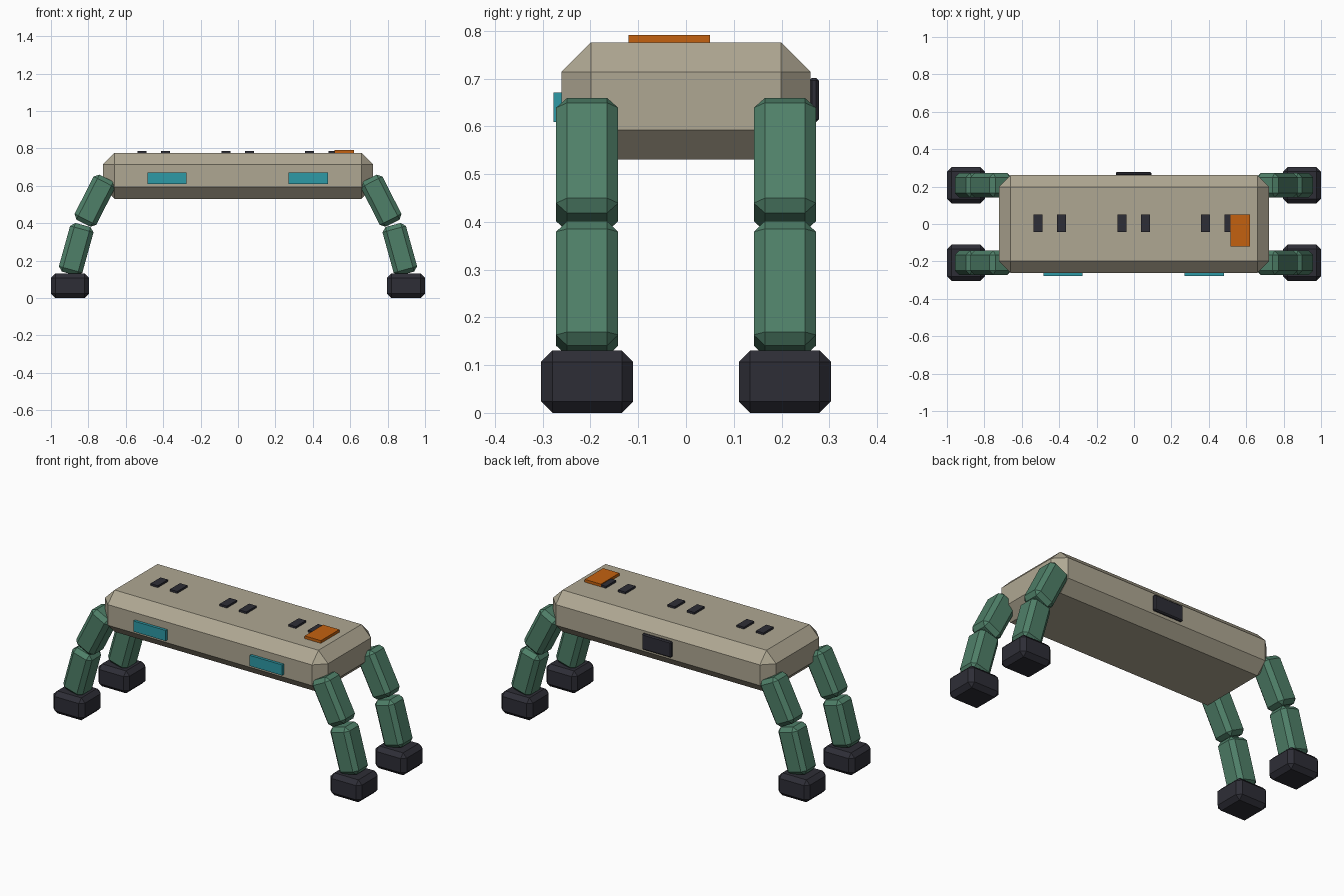
import bpy, bmesh, math
from mathutils import Matrix, Vector

if "Cube" in bpy.data.objects:
    bpy.data.objects.remove(bpy.data.objects["Cube"])


def material(name, rgb):
    m = bpy.data.materials.new(name)
    m.diffuse_color = (*rgb, 1)
    m.use_nodes = True
    m.node_tree.nodes["Principled BSDF"].inputs["Base Color"].default_value = m.diffuse_color
    return m


BEIGE = material("beige", (0.43, 0.39, 0.29))
GREEN = material("green", (0.078, 0.215, 0.14))
DARK = material("charcoal", (0.027, 0.027, 0.037))
ORANGE = material("orange", (0.55, 0.12, 0.005))
TEAL = material("teal", (0.027, 0.32, 0.38))


def box(name, center, size, mat, bevel=0.0, tilt=0.0):
    """Box with chamfered edges, tilted about the y axis."""
    bm = bmesh.new()
    bmesh.ops.create_cube(bm, size=1)
    bmesh.ops.scale(bm, vec=Vector(size), verts=bm.verts)
    if bevel:
        bmesh.ops.bevel(bm, geom=bm.edges[:], offset=bevel, segments=1,
                        profile=0.5, affect='EDGES')
    bm.transform(Matrix.Translation(center) @ Matrix.Rotation(tilt, 4, 'Y'))
    me = bpy.data.meshes.new(name)
    bm.to_mesh(me)
    bm.free()
    me.materials.append(mat)
    ob = bpy.data.objects.new(name, me)
    bpy.context.collection.objects.link(ob)
    return ob


# Chamfered body
box("body", (0, 0, 0.653), (1.446, 0.522, 0.245), BEIGE, 0.062)

# Four two-part legs with feet
for sx, side in ((-1, "left"), (1, "right")):
    for sy, end in ((-1, "front"), (1, "back")):
        tag = f"{end}_{side}"
        y = sy * 0.207
        box("upper_leg_" + tag, (sx * 0.765, y, 0.52), (0.13, 0.13, 0.27),
            GREEN, 0.023, -sx * math.radians(27))
        box("lower_leg_" + tag, (sx * 0.865, y, 0.26), (0.13, 0.13, 0.27),
            GREEN, 0.023, -sx * math.radians(15.5))
        box("foot_" + tag, (sx * 0.898, y, 0.0655), (0.204, 0.193, 0.131),
            DARK, 0.024)

# Side panels on the front
for i, x in enumerate((-0.38, 0.375)):
    box(f"front_panel_{i}", (x, -0.267, 0.64), (0.21, 0.02, 0.062), TEAL)

# Dark hatch on the back
box("back_hatch", (-0.002, 0.268, 0.655), (0.19, 0.02, 0.093), DARK, 0.006)

# Pairs of slots along the top
for i, mid in enumerate((-0.45, -0.002, 0.445)):
    for j, dx in enumerate((-0.063, 0.063)):
        box(f"top_slot_{i}_{j}", (mid + dx, 0.003, 0.779),
            (0.048, 0.094, 0.016), DARK)

# Orange plate on the top
box("top_plate", (0.569, -0.035, 0.782), (0.105, 0.171, 0.019), ORANGE)
